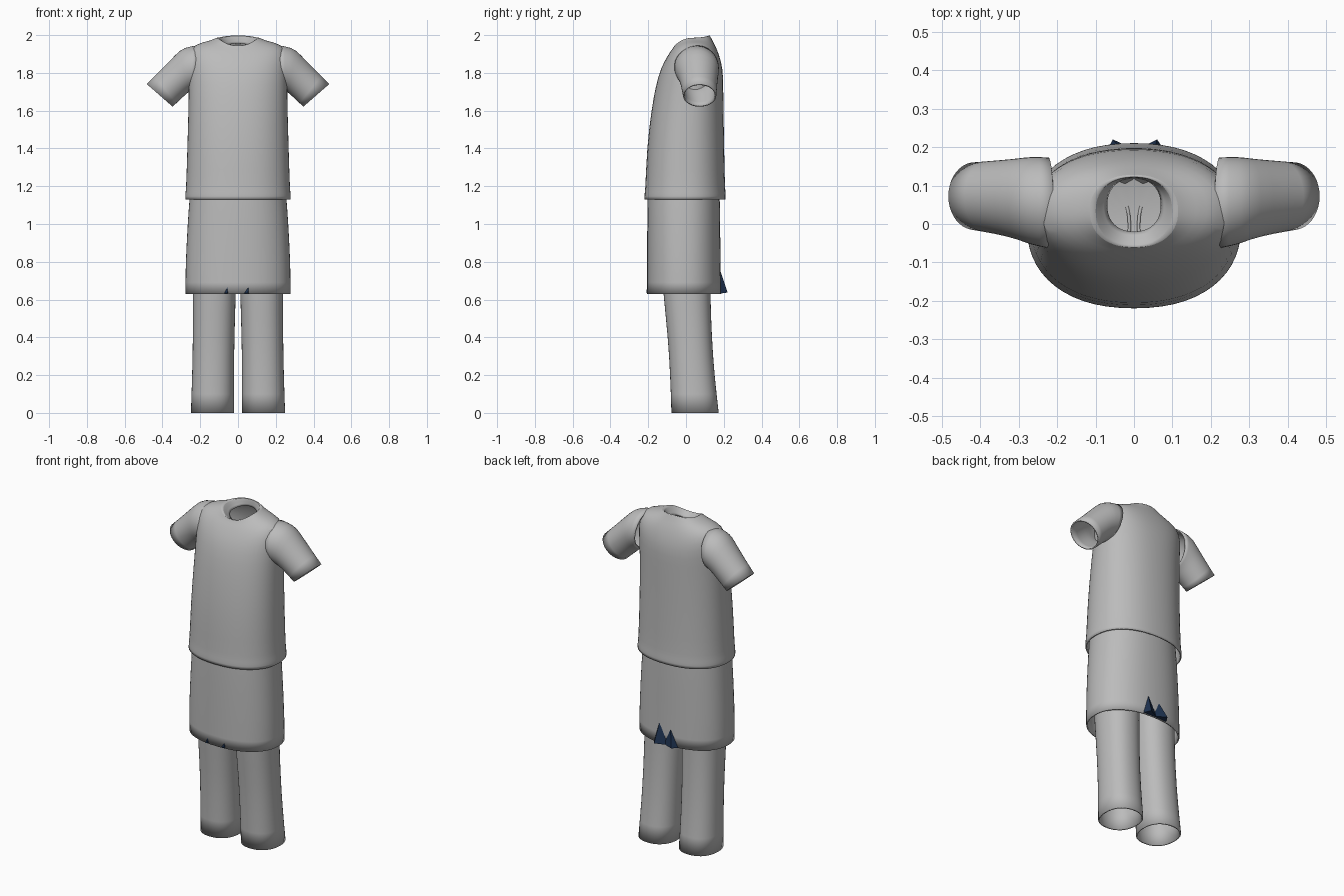
import bpy, bmesh, math
from mathutils import Vector

if "Cube" in bpy.data.objects:
    bpy.data.objects.remove(bpy.data.objects["Cube"])


def material(name, rgb):
    m = bpy.data.materials.new(name)
    m.diffuse_color = (*rgb, 1)
    m.use_nodes = True
    m.node_tree.nodes["Principled BSDF"].inputs["Base Color"].default_value = m.diffuse_color
    return m


GREY = material("cloth grey", (0.5, 0.5, 0.5))
NAVY = material("navy lining", (0.012, 0.03, 0.075))


def spow(v, p):
    return math.copysign(abs(v) ** (2 / p), v)


def body_ring(rx, yf, yb, zs, zf=None, zb=None, p=2.25, cx=0, n=28):
    """Horizontal section; height may differ at sides, front and back."""
    zf = zs if zf is None else zf
    zb = zs if zb is None else zb
    pts = []
    for i in range(n):
        a = 2 * math.pi * i / n
        c, s = math.cos(a), math.sin(a)
        z = zs + ((zb if s > 0 else zf) - zs) * s * s
        pts.append(Vector((cx + rx * spow(c, p), (yf + yb) / 2 + (yb - yf) / 2 * spow(s, p), z)))
    return pts


def sleeve_ring(side, top, bottom, y0, y1, n=20):
    """Tilted section given by its top and bottom points in x, z."""
    t = Vector((side * top[0], 0, top[1]))
    b = Vector((side * bottom[0], 0, bottom[1]))
    mid, half = (t + b) / 2, (t - b) / 2
    pts = []
    for i in range(n):
        a = 2 * math.pi * i / n
        pts.append(mid + half * math.cos(a)
                   + Vector((0, (y0 + y1) / 2 + (y1 - y0) / 2 * math.sin(a), 0)))
    return pts


def loft(name, rings, mat=GREY, thick=0.008, cap_end=False):
    bm = bmesh.new()
    vs = [[bm.verts.new(p) for p in r] for r in rings]
    n = len(vs[0])
    for a, b in zip(vs, vs[1:]):
        for i in range(n):
            j = (i + 1) % n
            bm.faces.new((a[i], a[j], b[j], b[i]))
    if cap_end:
        bm.faces.new(vs[-1])
    bmesh.ops.recalc_face_normals(bm, faces=bm.faces)
    me = bpy.data.meshes.new(name)
    bm.to_mesh(me)
    bm.free()
    me.materials.append(mat)
    ob = bpy.data.objects.new(name, me)
    bpy.context.collection.objects.link(ob)
    bpy.ops.object.select_all(action='DESELECT')
    ob.select_set(True)
    bpy.context.view_layer.objects.active = ob
    sub = ob.modifiers.new("round", 'SUBSURF')
    sub.levels = sub.render_levels = 1
    sol = ob.modifiers.new("cloth", 'SOLIDIFY')
    sol.thickness, sol.offset = thick, -1
    bpy.ops.object.shade_smooth_by_angle(angle=math.radians(40))
    return ob


# Shirt body, from hem to folded collar
loft("shirt_body", [body_ring(*r) for r in (
    (0.281, -0.221, 0.212, 1.13),
    (0.281, -0.221, 0.212, 1.165),
    (0.277, -0.217, 0.208, 1.172),
    (0.270, -0.209, 0.203, 1.40),
    (0.264, -0.185, 0.200, 1.60),
    (0.262, -0.160, 0.198, 1.75, 1.74, 1.74),
    (0.266, -0.132, 0.196, 1.87, 1.83, 1.82),
    (0.250, -0.098, 0.178, 1.940, 1.89, 1.89),
    (0.190, -0.078, 0.158, 1.962, 1.92, 1.94),
    (0.135, -0.066, 0.138, 1.975, 1.935, 1.975),
    (0.115, -0.062, 0.128, 1.988, 1.945, 1.998),
    (0.100, -0.057, 0.122, 1.985, 1.945, 2.000),
    (0.088, -0.040, 0.120, 1.965, 1.935, 1.980),
    (0.070, -0.020, 0.118, 1.945, 1.92, 1.955))])

# Sleeves
for side, label in ((1, "left"), (-1, "right")):
    loft(label + "_sleeve", [sleeve_ring(side, *r) for r in (
        ((0.21, 1.948), (0.235, 1.715), -0.065, 0.175),
        ((0.285, 1.938), (0.258, 1.700), -0.055, 0.177),
        ((0.325, 1.905), (0.275, 1.685), -0.042, 0.172),
        ((0.40, 1.825), (0.305, 1.658), -0.028, 0.167),
        ((0.484, 1.742), (0.345, 1.620), -0.017, 0.162))])

# Skirt
loft("skirt", [body_ring(*r) for r in (
    (0.252, -0.203, 0.178, 1.20),
    (0.262, -0.206, 0.181, 1.10),
    (0.274, -0.207, 0.183, 0.90),
    (0.280, -0.207, 0.185, 0.75),
    (0.280, -0.207, 0.187, 0.63))])

# Trousers: hips and two legs leaning back toward the hem
loft("trouser_hips", [body_ring(*r) for r in (
    (0.235, -0.15, 0.15, 1.12),
    (0.245, -0.16, 0.155, 0.98),
    (0.245, -0.14, 0.145, 0.86))], cap_end=True)
for side, label in ((1, "left"), (-1, "right")):
    loft(label + "_trouser_leg", [body_ring(*r, cx=side * cx, n=20) for cx, r in (
        (0.124, (0.118, -0.140, 0.130, 0.88)),
        (0.125, (0.115, -0.122, 0.130, 0.63)),
        (0.129, (0.111, -0.097, 0.138, 0.40)),
        (0.132, (0.112, -0.085, 0.152, 0.20)),
        (0.135, (0.116, -0.079, 0.175, 0.00)))])


# Navy lining points poking through the skirt hem
def lining_point(name, left, right, tip, apex, y, out):
    bm = bmesh.new()
    a, b, c, d = [bm.verts.new(p) for p in (
        (left, y, 0.632), (right, y, 0.632), (tip, y + out, 0.637), (apex[0], y, apex[1]))]
    for f in ((a, b, c), (a, c, d), (c, b, d), (a, d, b)):
        bm.faces.new(f)
    bmesh.ops.recalc_face_normals(bm, faces=bm.faces)
    me = bpy.data.meshes.new(name)
    bm.to_mesh(me)
    bm.free()
    me.materials.append(NAVY)
    bpy.context.collection.objects.link(bpy.data.objects.new(name, me))


lining_point("back_lining_a", -0.075, 0.025, -0.055, (-0.025, 0.73), 0.183, 0.037)
lining_point("back_lining_b", -0.015, 0.085, 0.06, (0.05, 0.75), 0.183, 0.037)
lining_point("front_lining_a", -0.073, -0.053, -0.056, (-0.057, 0.665), -0.206, -0.004)
lining_point("front_lining_b", 0.032, 0.057, 0.054, (0.055, 0.665), -0.206, -0.004)
